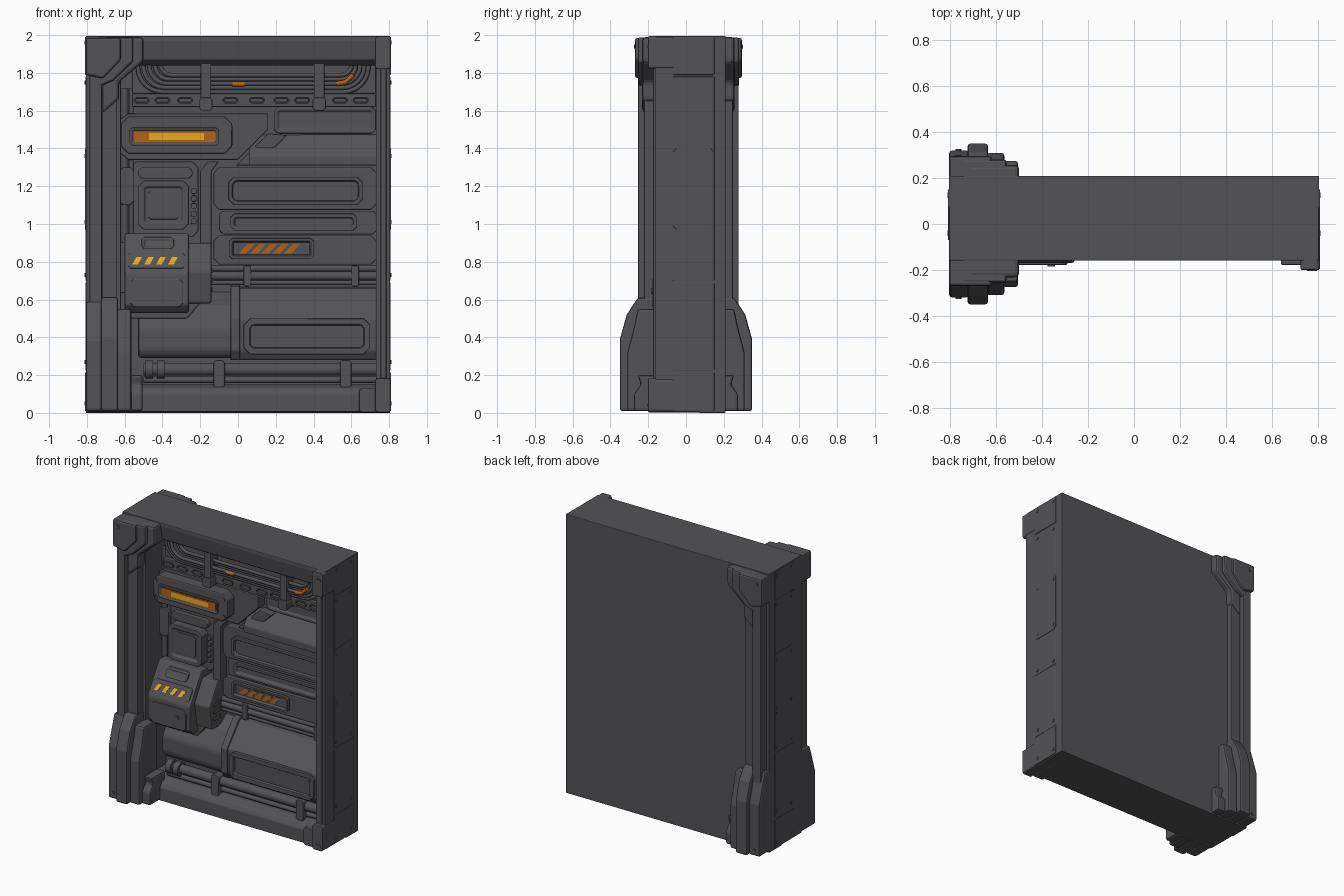
import bpy, bmesh, math

cube = bpy.data.objects.get("Cube")
if cube:
    bpy.data.objects.remove(cube)


def material(name, colour):
    m = bpy.data.materials.new(name)
    m.use_nodes = True
    rgba = (*colour, 1)
    m.diffuse_color = rgba
    m.node_tree.nodes["Principled BSDF"].inputs["Base Color"].default_value = rgba
    return m


GREY = material("dark grey metal", (.087, .086, .093))
ORANGE = material("burnt orange", (.45, .12, .008))
YELLOW = material("warm yellow", (.8, .4, .015))
WALL = .1  # depth where recessed parts are rooted


def add(name, mesh, mat, bevel=0):
    ob = bpy.data.objects.new(name, mesh)
    mesh.materials.clear()
    mesh.materials.append(mat)
    bpy.context.collection.objects.link(ob)
    if bevel:
        mod = ob.modifiers.new("edge bevel", 'BEVEL')
        mod.width, mod.segments, mod.limit_method = bevel, 2, 'ANGLE'
    return ob


def prism(name, pts, a, b, axis='y', mat=GREY, bevel=.006, rim=0, sink=.02, lean=None):
    """Extrude an outline from a to b; a rim sinks the face that looks forward."""
    bm = bmesh.new()
    rings = []
    for t in (a, b):
        if axis == 'y':
            co = [(u, t + (lean(v) if lean else 0), v) for u, v in pts]
        else:
            co = [(t, u, v) for u, v in pts]
        rings.append([bm.verts.new(c) for c in co])
    front = bm.faces.new(rings[0])
    bm.faces.new(rings[1][::-1])
    n = len(pts)
    for i in range(n):
        j = (i + 1) % n
        bm.faces.new((rings[0][i], rings[1][i], rings[1][j], rings[0][j]))
    bmesh.ops.recalc_face_normals(bm, faces=bm.faces)
    if rim:
        bmesh.ops.inset_region(bm, faces=[front], thickness=rim)
        bmesh.ops.inset_region(bm, faces=[front], thickness=.008, depth=-sink)
    mesh = bpy.data.meshes.new(name)
    bm.to_mesh(mesh)
    bm.free()
    return add(name, mesh, mat, bevel)


def octagon(x0, x1, z0, z1, c):
    return [(x0 + c, z0), (x1 - c, z0), (x1, z0 + c), (x1, z1 - c),
            (x1 - c, z1), (x0 + c, z1), (x0, z1 - c), (x0, z0 + c)]


def panel(name, x0, x1, z0, z1, y, c=.015, back=WALL, **kw):
    return prism(name, octagon(x0, x1, z0, z1, c), y, back, **kw)


def box(name, x0, x1, y0, y1, z0, z1, **kw):
    return prism(name, [(x0, z0), (x1, z0), (x1, z1), (x0, z1)], y0, y1, **kw)


def tube(name, pts, r, mat=GREY, res=3):
    curve = bpy.data.curves.new(name, 'CURVE')
    curve.dimensions, curve.bevel_depth, curve.bevel_resolution = '3D', r, res
    curve.use_fill_caps = True
    s = curve.splines.new('POLY')
    s.points.add(len(pts) - 1)
    for p, co in zip(s.points, pts):
        p.co = (*co, 1)
    tmp = bpy.data.objects.new(name, curve)
    bpy.context.collection.objects.link(tmp)
    bpy.context.view_layer.update()
    mesh = bpy.data.meshes.new_from_object(tmp.evaluated_get(bpy.context.evaluated_depsgraph_get()))
    bpy.data.objects.remove(tmp)
    ob = add(name, mesh, mat)
    bpy.ops.object.select_all(action='DESELECT')
    ob.select_set(True)
    bpy.context.view_layer.objects.active = ob
    bpy.ops.object.shade_smooth_by_angle(angle=math.radians(40))
    return ob


def bolts(name, x0, x1, z0, z1, y):
    for x in (x0, x1):
        for z in (z0, z1):
            tube(name, [(x, y + .01, z), (x, y - .006, z)], .011, res=1)


# Wall body and outer frame
box("wall_slab", -.806, .806, .07, .21, 0, 1.995, bevel=.004)
prism("top_beam", [(-.16, 1.995), (.12, 1.995), (.12, 1.84), (-.09, 1.84), (-.14, 1.87), (-.16, 1.97)], -.806, .806, 'x')
prism("bottom_beam", [(-.16, .005), (.12, .005), (.12, .15), (-.09, .15), (-.14, .13), (-.16, .1)], -.806, .806, 'x')
box("left_frame_post", .73, .806, -.165, WALL, .02, 1.98)
box("right_frame_post", -.806, -.62, -.16, WALL, .01, 1.99)
box("left_post_groove_strip", .755, .785, -.175, 0, .15, 1.84)
for word, z0, z1 in (("upper", 1.82, 1.995), ("lower", .003, .185)):
    panel(word + "_corner_cap", .725, .81, z0, z1, -.2, .012)
panel("lower_cap_step", .64, .74, .003, .13, -.178, .012)
bolts("cap_bolt", .765, .785, .04, 1.94, -.198)

# Column with matching front and back
for side, word in ((-1, "front"), (1, "back")):
    def reach(d):
        return .013 + side * d
    root = side * .1
    box(word + "_column_post", -.785, -.72, reach(.266), root, .02, 1.9)
    box(word + "_column_inner_post", -.72, -.64, reach(.235), root, .02, 1.72)
    prism(word + "_column_cap", [(-.72, 1.99), (-.5, 1.99), (-.5, 1.86), (-.63, 1.75),
                                 (-.63, 1.66), (-.72, 1.58)], reach(.245), root, bevel=.018)
    prism(word + "_column_cap_step", [(-.75, 1.988), (-.555, 1.988), (-.555, 1.86), (-.66, 1.76),
                                      (-.75, 1.72)], reach(.268), root, bevel=.012)
    prism(word + "_column_cap_plate", [(-.805, 1.985), (-.62, 1.985), (-.62, 1.87), (-.715, 1.77),
                                       (-.805, 1.79)], reach(.283), root, bevel=.012)
    for x0, x1, deep, step, tall in ((-.805, -.72, .32, .38, .59), (-.725, -.635, .35, .39, .61),
                                     (-.64, -.565, .31, .32, .55), (-.57, -.505, .275, .1, .2)):
        prism(word + "_column_foot", [(root, .01), (side * deep, .01), (side * deep, step),
                                      (side * (deep - .036), max(step + .05, tall - .09)),
                                      (side * .255, tall), (root, tall)], x0, x1, 'x', bevel=.012)
    tube(word + "_column_bolt", [(-.765, reach(.2), 1.94), (-.765, reach(.288), 1.94)], .013, res=1)
    tube(word + "_foot_bolt", [(-.765, root, .05), (-.765, side * .326, .05)], .013, res=1)

# Side plates on both ends
for side in (-1, 1):
    for name, z0, z1, t, c in (("side_strip", .01, .215, .81, .004), ("side_strip", .225, .69, .808, .004),
                               ("side_strip", .7, 1.78, .808, .004), ("side_strip", 1.79, 1.99, .81, .004),
                               ("side_hatch", .97, 1.4, .811, .02)):
        prism(name, octagon(-.07, .15, z0, z1, c), side * .79, side * t, 'x', bevel=.002)
    for z in (.05, .27, .73, 1.01, 1.36, 1.75, 1.96):
        for y in (-.04, .125):
            tube("side_bolt", [(side * .79, y, z), (side * .813, y, z)], .012, res=1)

# Cable tray with hanging cables
for i in range(5):
    r, low, x0, x1 = .13 - .018 * i, 1.7 + .022 * i, -.53 + .03 * i, .69 - .022 * i
    y = -.055 - .014 * (i % 3)
    turn = [math.radians(15 * k) for k in range(7)]
    path = [(x0 + r - r * math.cos(a), y, low + r - r * math.sin(a)) for a in turn]
    path += [(x1 - r + r * math.sin(a), y, low + r - r * math.cos(a)) for a in turn]
    tube("hanging_cable", [(x0, y, 1.88)] + path + [(x1, y, 1.88)], .012)
box("cable_tray_back", -.56, .73, -.03, WALL, 1.69, 1.86)
tube("orange_cable_tag", [(-.03, -.085, 1.74), (.035, -.085, 1.74)], .014, ORANGE)
tube("orange_cable_end", [(.52, -.09, 1.742), (.57, -.09, 1.752), (.61, -.09, 1.79)], .013, ORANGE)
box("perforated_rail", -.56, .73, -.055, WALL, 1.62, 1.69)
for x in (-.51, -.4, -.28, -.04, .1, .23, .34, .54, .65):
    panel("rail_slot", x - .042, x + .042, 1.637, 1.673, -.064, .012, bevel=0, rim=.006, sink=.02)
for x in (-.17, .43):
    panel("cable_clamp", x - .028, x + .028, 1.6, 1.86, -.105, .008)
    panel("clamp_foot", x - .035, x + .035, 1.6, 1.67, -.115, .012)

# Glowing display
prism("display_backing", [(-.63, 1.38), (-.58, 1.34), (0, 1.34), (.16, 1.5), (.16, 1.585), (-.58, 1.585),
                          (-.63, 1.55)], 0, WALL)
panel("display_housing", -.62, -.03, 1.37, 1.57, -.075, .04, bevel=.01)
panel("display_bezel", -.575, -.1, 1.415, 1.51, -.086, .015, rim=.012, sink=.008, bevel=.003)
box("display_glow_ends", -.55, -.12, -.082, -.06, 1.435, 1.49, mat=ORANGE, bevel=0)
box("display_glow", -.47, -.18, -.085, -.06, 1.445, 1.482, mat=YELLOW, bevel=0)
bolts("display_bolt", -.595, -.06, 1.41, 1.53, -.075)

# Upper panels on the left half
panel("recessed_panel", .19, .73, 1.48, 1.62, .05, .02, rim=.02, sink=.01)
prism("sloped_cover", [(WALL, 1.48), (.06, 1.47), (-.025, 1.36), (-.025, 1.31), (WALL, 1.31)], .06, .74, 'x')
prism("cover_gusset", [(-.01, 1.31), (.1, 1.31), (.26, 1.47), (.16, 1.48)], .01, WALL)
prism("vent_panel", octagon(-.13, .735, 1.075, 1.3, .03), .01, WALL)
panel("vent_frame", -.05, .66, 1.1, 1.25, -.01, .03, rim=.022, sink=.035, bevel=.005)
for k in range(3):
    tube("vent_louvre", [(-.01, .02, 1.14 + .033 * k), (.62, .02, 1.14 + .033 * k)], .01)
panel("slot_panel", -.1, .735, .945, 1.07, .025, .02)
panel("slot_frame", -.04, .63, .965, 1.055, .005, .02, rim=.02, sink=.02, bevel=.004)
panel("stripe_panel", -.13, .735, .785, .94, .01, .03)
panel("stripe_frame", -.045, .4, .815, .925, -.01, .015, rim=.016, sink=.02, bevel=.004)
for k in range(5):
    x = .005 + .06 * k
    prism("hazard_stripe", [(x, .845), (x + .038, .845), (x + .085, .895), (x + .047, .895)],
          .004, .012, mat=ORANGE, bevel=0)
bolts("panel_bolt", .69, .7, .83, 1.12, .01)
for z, r in ((.765, .018), (.725, .025), (.69, .014)):
    tube("middle_pipe", [(-.15, .03, z), (.73, .03, z)], r)
for x in (.05, .62):
    panel("middle_pipe_clamp", x - .02, x + .02, .67, .78, 0, .006)

# Lower bulged casing
prism("lower_casing", [(WALL, .28), (-.1, .28), (-.13, .33), (-.13, .5), (.01, .66), (WALL, .67)],
      -.02, .735, 'x', bevel=.01)
prism("lower_casing_wing", [(WALL, .29), (-.08, .29), (-.11, .33), (-.11, .45), (-.03, .57), (WALL, .66)],
      -.53, -.02, 'x', bevel=.02)
prism("casing_rib", [(WALL, .28), (-.105, .28), (-.14, .33), (-.14, .5), (0, .67), (WALL, .68)], -.04, .01, 'x')
panel("casing_grille", .03, .7, .31, .5, -.148, .035, rim=.035, sink=.035, bevel=.005)
for k in range(3):
    tube("grille_bar", [(.09, -.118, .372 + .033 * k), (.64, -.118, .372 + .033 * k)], .01)
bolts("grille_bolt", .06, .67, .35, .46, -.148)

# Floor pipes
for z, r in ((.23, .034), (.175, .018)):
    tube("floor_pipe", [(-.5, -.075, z), (.73, -.075, z)], r)
for x in (-.47, -.41):
    tube("pipe_flange", [(x - .02, -.08, .23), (x + .02, -.08, .23)], .05)
for x in (-.1, .57):
    panel("floor_pipe_clamp", x - .03, x + .03, .13, .28, -.12, .012)

# Monitor and side ducts
panel("monitor_backing", -.57, -.21, .93, 1.33, .03, .03)
panel("monitor_hood", -.53, -.24, 1.24, 1.3, -.005, .02)
panel("monitor", -.53, -.26, .97, 1.23, -.04, .03, rim=.035, sink=.015, bevel=.008)
panel("monitor_screen", -.475, -.315, 1.025, 1.175, -.031, .012, bevel=.003)
for k in range(5):
    panel("monitor_key", -.25, -.22, 1.0 + .04 * k, 1.03 + .04 * k, .005, .006, bevel=.002)
prism("side_duct", [(-.2, .79), (-.14, .79), (-.14, 1.28), (-.1, 1.33), (-.16, 1.33), (-.2, 1.28)], 0, WALL)
for x, r in ((-.6, .02), (-.565, .013)):
    tube("wall_conduit", [(x, .03, .9), (x, .03, 1.72)], r)
panel("conduit_cover", -.63, -.55, 1.1, 1.3, 0, .02)


# Sloped control console
def slope(z):
    return -.17 + (z - .74) * .13 / .21


prism("console_body", [(WALL, .53), (-.13, .53), (-.17, .57), (-.17, .74), (-.04, .95), (WALL, .95)],
      -.6, -.26, 'x', bevel=.01)
prism("console_side", [(WALL, .58), (-.09, .58), (-.12, .75), (-.03, .9), (WALL, .9)], -.27, -.14, 'x', bevel=.01)
prism("console_bracket", [(-.62, .5), (-.27, .5), (-.2, .58), (-.2, .64), (-.62, .64)], -.08, WALL)
panel("console_door", -.57, -.29, .56, .71, -.178, .02)
tube("door_knob", [(-.36, -.17, .645), (-.36, -.185, .645)], .016)
panel("console_keypad", -.51, -.34, .87, .93, -.015, .012, back=.02, lean=slope, rim=.012, sink=.008, bevel=.003)
panel("console_strip", -.58, -.28, .765, .845, -.006, .012, back=.02, lean=slope, bevel=.003)
for k in range(4):
    x = -.56 + .063 * k
    prism("console_light", [(x, .785), (x + .03, .785), (x + .052, .825), (x + .022, .825)],
          -.012, -.003, mat=YELLOW, bevel=0, lean=slope)
for k in range(3):
    box("console_side_vent", -.145, -.132, -.08, 0, .64 + .05 * k, .665 + .05 * k, bevel=.003)
